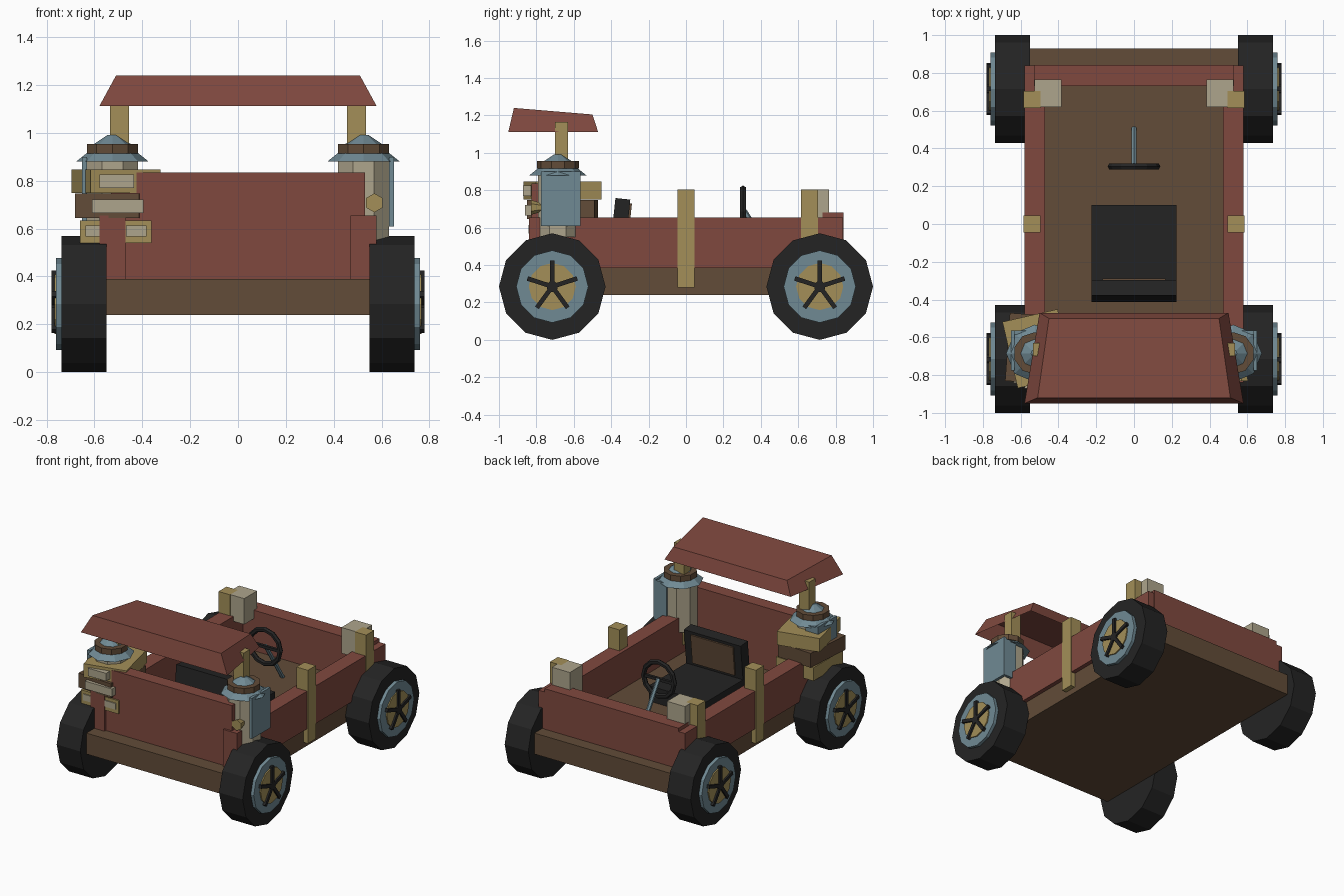
import bpy, bmesh, math
from mathutils import Vector, Matrix

if "Cube" in bpy.data.objects:
    bpy.data.objects.remove(bpy.data.objects["Cube"])


def material(name, r, g, b):
    m = bpy.data.materials.new(name)
    lin = [((c / 255 + 0.055) / 1.055) ** 2.4 for c in (r, g, b)]
    m.diffuse_color = (*lin, 1)
    m.use_nodes = True
    m.node_tree.nodes["Principled BSDF"].inputs["Base Color"].default_value = m.diffuse_color
    return m


RED = material("barn red", 128, 73, 63)
BROWN = material("wood brown", 98, 76, 56)
GOLD = material("dull gold", 163, 143, 88)
BLUE = material("steel blue", 112, 138, 148)
BEIGE = material("pale beige", 174, 165, 140)
BLACK = material("tyre black", 36, 36, 36)


def make(name, bm, mat):
    me = bpy.data.meshes.new(name)
    bm.normal_update()
    bm.to_mesh(me)
    bm.free()
    me.materials.append(mat)
    ob = bpy.data.objects.new(name, me)
    bpy.context.collection.objects.link(ob)
    return ob


def box(name, mat, x, y, z, rot=(0, 0, 0)):
    """Box from (min, max) pairs, turned about its own centre."""
    bm = bmesh.new()
    bmesh.ops.create_cube(bm, size=1)
    bm.transform(Matrix.Diagonal((x[1] - x[0], y[1] - y[0], z[1] - z[0], 1)))
    ob = make(name, bm, mat)
    ob.location = [(a + b) / 2 for a, b in (x, y, z)]
    ob.rotation_euler = [math.radians(a) for a in rot]
    return ob


def tube(name, mat, p1, p2, r1, r2=None, sides=12, turn=0):
    """Prism or cone between two points."""
    p1, p2 = Vector(p1), Vector(p2)
    bm = bmesh.new()
    bmesh.ops.create_cone(bm, cap_ends=True, segments=sides, radius1=r1,
                          radius2=r1 if r2 is None else r2, depth=(p2 - p1).length,
                          matrix=Matrix.Rotation(math.radians(turn), 4, 'Z'))
    ob = make(name, bm, mat)
    ob.location = (p1 + p2) / 2
    ob.rotation_euler = (p2 - p1).to_track_quat('Z', 'Y').to_euler()
    return ob


def span(s, a, b):
    return tuple(sorted((s * a, s * b)))


# Chassis and body walls
box("chassis", BROWN, (-.55, .55), (-.93, .93), (.24, .39))
box("front_panel", RED, (-.53, .53), (-.825, -.73), (.385, .835))
box("rear_panel", RED, (-.53, .53), (.73, .842), (.385, .68))

for s, side in ((1, "right"), (-1, "left")):
    box(f"{side}_wall", RED, span(s, .47, .58), (-.84, .84), (.385, .655))
    # Wall posts, roof posts and rear lamps
    for y, label in ((0, "middle"), (.66, "rear")):
        box(f"{side}_{label}_post", GOLD, span(s, .495, .585), (y - .045, y + .045), (.28, .805))
    box(f"{side}_roof_post", GOLD, span(s, .455, .535), (-.70, -.63), (.45, 1.165))
    box(f"{side}_rear_lamp", BEIGE, span(s, .385, .527), (.62, .765), (.62, .805))

    # Front lantern: glass, shield, hood, collar and peak
    cx, cy = s * .525, -.685
    tube(f"{side}_lantern_glass", BEIGE, (cx, cy, .55), (cx, cy, .885), .115, sides=8, turn=22.5)
    box(f"{side}_lantern_shield", BLUE, span(s, .632, .652), (-.775, -.565), (.61, .90))
    box(f"{side}_lantern_back_plate", BLUE, span(s, .55, .64), (-.585, -.565), (.61, .89))
    tube(f"{side}_lantern_hood", BLUE, (cx, cy, .88), (cx, cy, .93), .152, .09, sides=8)
    tube(f"{side}_lantern_collar", BROWN, (cx, cy, .915), (cx, cy, .955), .112, sides=10)
    tube(f"{side}_lantern_peak", BLUE, (cx, cy, .955), (cx, cy, .992), .075, .02, sides=8)
    tube(f"{side}_lantern_knob", GOLD, (s * .57, -.83, .708), (s * .57, -.76, .708), .04, .02, sides=6)

    # Wheels with rim, hub plate and five spokes
    for y, end in ((-.715, "front"), (.715, "rear")):
        def disc(part, mat, x1, x2, r):
            tube(f"{end}_{side}_{part}", mat, (s * x1, y, .285), (s * x2, y, .285), r)
        disc("tyre", BLACK, .55, .737, .285)
        disc("rim", BLUE, .72, .76, .193)
        disc("hub_plate", GOLD, .75, .768, .126)
        disc("hub", BLACK, .76, .78, .03)
        for i in range(5):
            a = math.radians(72 * i)
            dy, dz = math.sin(a), math.cos(a)
            spoke = box(f"{end}_{side}_spoke_{i + 1}", BLACK, span(s, .76, .78),
                        (y - .012, y + .012), (.215, .355))
            spoke.location = (s * .77, y + dy * .07, .285 + dz * .07)
            spoke.rotation_euler = (-a, 0, 0)

# Roof: open-bottomed canopy, narrower at the back
bm = bmesh.new()
low = [bm.verts.new(p) for p in ((-.58, -.95, 1.112), (.58, -.95, 1.112),
                                 (.50, -.47, 1.112), (-.50, -.47, 1.112))]
top = [bm.verts.new(p) for p in ((-.51, -.92, 1.24), (.51, -.92, 1.24),
                                 (.45, -.50, 1.205), (-.45, -.50, 1.205))]
for i in range(4):
    j = (i + 1) % 4
    bm.faces.new((low[i], low[j], top[j], top[i]))
bm.faces.new(top)
roof = make("roof", bm, RED)

# Seat, leaning backrest and its panel
box("seat", BLACK, (-.225, .225), (-.37, .10), (.385, .50))
box("seat_back", BLACK, (-.225, .225), (-.395, -.315), (.42, .755), (-6, 0, 0))
box("seat_back_panel", BROWN, (-.168, .168), (-.318, -.30), (.52, .73), (-6, 0, 0))

# Steering wheel: swept ring with a crossbar, and its column
bm = bmesh.new()
seg, prof = 12, 6
rings = []
for i in range(seg):
    a = math.tau * i / seg
    rings.append([])
    for k in range(prof):
        b = math.tau * k / prof
        r = .122 + .018 * math.cos(b)
        rings[-1].append(bm.verts.new((r * math.cos(a), .018 * math.sin(b), r * math.sin(a))))
for i in range(seg):
    n, m = rings[i], rings[(i + 1) % seg]
    for k in range(prof):
        q = (k + 1) % prof
        bm.faces.new((n[k], n[q], m[q], m[k]))
bmesh.ops.recalc_face_normals(bm, faces=bm.faces)
make("steering_wheel", bm, BLACK).location = (0, .305, .685)
box("steering_crossbar", BLACK, (-.115, .115), (.295, .315), (.675, .695))
tube("steering_column", BLUE, (0, .505, .39), (0, .31, .69), .015, sides=6)

# Stack of crates on the left front corner
box("top_crate", GOLD, (-.66, -.36), (-.84, -.48), (.75, .847), (0, 0, 13))
box("middle_crate", BROWN, (-.67, -.40), (-.84, -.48), (.645, .748), (0, 0, -4))
box("bottom_crate", GOLD, (-.66, -.362), (-.835, -.50), (.54, .635))
# Pale slats on the crate fronts
box("top_slat", BEIGE, (-.58, -.435), (-.872, -.80), (.77, .826))
box("middle_slat", BEIGE, (-.61, -.395), (-.862, -.82), (.665, .721))
box("bottom_outer_slat", BEIGE, (-.637, -.58), (-.842, -.82), (.568, .613))
box("bottom_inner_slat", BEIGE, (-.468, -.382), (-.842, -.82), (.568, .613))
